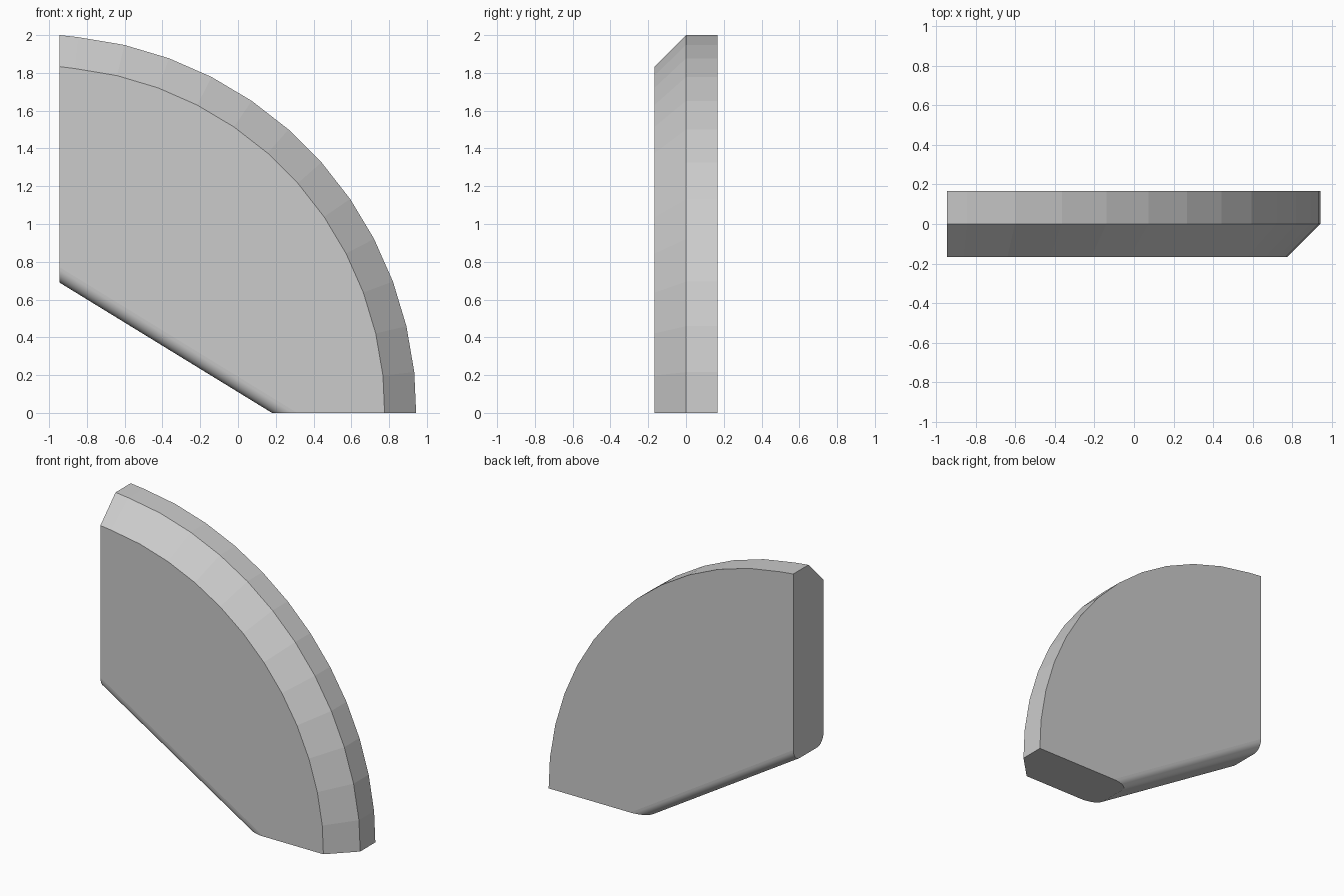
import bpy, bmesh, math

if "Cube" in bpy.data.objects:
    bpy.data.objects.remove(bpy.data.objects["Cube"])

LEFT, HALF_T = -0.945, 0.167      # left cut plane, half thickness
CX = -1.055                       # centre of the curved edge (z = 0)


def outline(bm, radius, y):
    """Ring of vertices: faceted arc, then the two ends of the slanted edge."""
    pts = [(CX + radius - 0.002, 0)]
    for k in range(12):
        a = math.radians(6.2 + 7.07 * k)
        pts.append((CX + radius * math.cos(a), radius * math.sin(a)))
    pts += [(LEFT, radius), (LEFT, 0.69), (0.18, 0)]
    return [bm.verts.new((x, y, z)) for x, z in pts]


bm = bmesh.new()
# chamfered front ring, full-size middle ring, full-size back ring
rings = [outline(bm, 2.0 - HALF_T, -HALF_T), outline(bm, 2.0, 0), outline(bm, 2.0, HALF_T)]
n = len(rings[0])
for a, b in zip(rings, rings[1:]):
    for i in range(n):
        j = (i + 1) % n
        bm.faces.new((a[i], a[j], b[j], b[i]))
bm.faces.new(rings[0])
bm.faces.new(rings[-1][::-1])
bmesh.ops.recalc_face_normals(bm, faces=bm.faces[:])

# round over both long corners of the slanted edge
edges = [bm.edges.get((r[n - 2], r[n - 1])) for r in (rings[0], rings[-1])]
res = bmesh.ops.bevel(bm, geom=edges, offset=0.07, offset_type='OFFSET',
                      segments=8, profile=0.5, affect='EDGES')
for f in res['faces']:
    f.smooth = True

mesh = bpy.data.meshes.new("curved_panel")
bm.to_mesh(mesh)
bm.free()
panel = bpy.data.objects.new("curved_panel", mesh)
bpy.context.collection.objects.link(panel)
